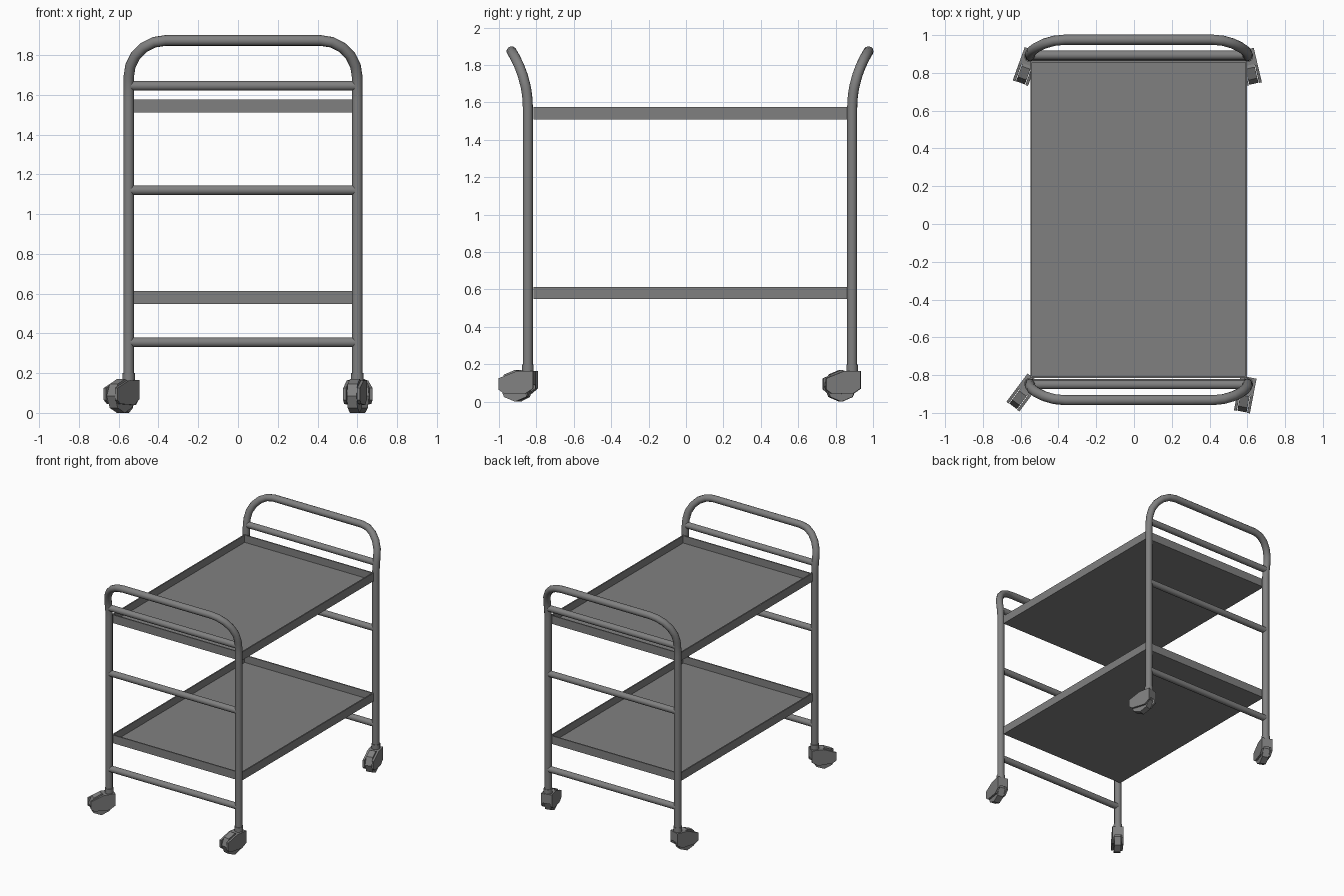
import bpy, bmesh, math
from mathutils import Matrix, Vector

if "Cube" in bpy.data.objects:
    bpy.data.objects.remove(bpy.data.objects["Cube"])

grey = bpy.data.materials.new("steel_grey")
grey.diffuse_color = (0.216, 0.216, 0.216, 1)
grey.use_nodes = True
grey.node_tree.nodes["Principled BSDF"].inputs["Base Color"].default_value = grey.diffuse_color

CX, CY = 0.025, 0.0215      # frame centre
HX, HY = 0.575, 0.867       # half distance between posts
R = 0.027                   # tube radius


def finish(name, bm, smooth=False):
    bmesh.ops.recalc_face_normals(bm, faces=bm.faces)
    me = bpy.data.meshes.new(name)
    bm.to_mesh(me)
    bm.free()
    ob = bpy.data.objects.new(name, me)
    bpy.context.collection.objects.link(ob)
    me.materials.append(grey)
    for p in me.polygons:
        p.use_smooth = smooth
    if smooth:
        bpy.ops.object.select_all(action='DESELECT')
        ob.select_set(True)
        bpy.context.view_layer.objects.active = ob
        bpy.ops.object.shade_smooth_by_angle(angle=math.radians(50))
    return ob


def tube(name, pts, r=R, sides=12):
    """Sweep a circle along a path of points."""
    pts = [Vector(p) for p in pts]
    bm = bmesh.new()
    rings, normal = [], None
    for i, p in enumerate(pts):
        t = (pts[min(i + 1, len(pts) - 1)] - pts[max(i - 1, 0)]).normalized()
        if normal is None:
            normal = t.orthogonal()
        normal = (normal - t * normal.dot(t)).normalized()
        b = t.cross(normal)
        rings.append([bm.verts.new(p + r * (math.cos(a) * normal + math.sin(a) * b))
                      for a in (2 * math.pi * k / sides for k in range(sides))])
    for r0, r1 in zip(rings, rings[1:]):
        for k in range(sides):
            j = (k + 1) % sides
            bm.faces.new((r0[k], r0[j], r1[j], r1[k]))
    bm.faces.new(rings[0])
    bm.faces.new(rings[-1])
    return finish(name, bm, True)


def lean(z):
    """Outward lean of the handle above the upper tray."""
    d = max(0, z - 1.57)
    return 0.57 - math.sqrt(0.57 ** 2 - d * d)


def prism(bm, profile, x0, x1):
    """Extrude a (forward, z) profile sideways from x0 to x1."""
    a = [bm.verts.new((x0, -u, z)) for u, z in profile]
    b = [bm.verts.new((x1, -u, z)) for u, z in profile]
    bm.faces.new(a)
    bm.faces.new(b)
    n = len(a)
    for i in range(n):
        bm.faces.new((a[i], a[(i + 1) % n], b[(i + 1) % n], b[i]))


# Bent end frames with cross bars
for side, label in ((-1, "front"), (1, "back")):
    half = [(HX, z) for z in (0.17, 1.57, 1.62, 1.66)]
    half += [(HX - 0.185 + 0.185 * math.cos(a), 1.688 + 0.185 * math.sin(a))
             for a in (math.radians(d) for d in (0, 18, 36, 54, 72, 90))]
    path = [(-x, z) for x, z in half] + [(x, z) for x, z in reversed(half)]
    tube(label + "_end_frame",
         [(CX + x, CY + side * (HY + lean(z)), z) for x, z in path])
    for z, level in ((0.355, "lower"), (1.12, "middle"), (1.645, "upper")):
        y = CY + side * (HY + lean(z))
        tube(f"{label}_{level}_bar", [(CX - HX, y, z), (CX + HX, y, z)], 0.025)

# Trays: shallow boxes with an inset, sunken floor
for z0, z1, label in ((0.548, 0.613, "lower"), (1.51, 1.576, "upper")):
    bm = bmesh.new()
    bmesh.ops.create_cube(bm, size=1, matrix=Matrix.Translation((CX, 0.0245, (z0 + z1) / 2))
                          @ Matrix.Diagonal((1.148, 1.68, z1 - z0, 1)))
    bm.normal_update()
    top = max(bm.faces, key=lambda f: f.calc_center_median().z)
    bmesh.ops.inset_region(bm, faces=[top], thickness=0.014)
    ext = bmesh.ops.extrude_discrete_faces(bm, faces=[top])["faces"][0]
    for v in ext.verts:
        v.co.z = z0 + 0.008
    finish(label + "_tray", bm)

# Swivel casters, each turned to its own angle
FORK = [(-0.035, 0.165), (0.055, 0.163), (0.152, 0.125), (0.152, 0.065),
        (0.125, 0.045), (0.01, 0.04), (-0.035, 0.07)]
HEAD = [(-0.035, 0.165), (0.055, 0.163), (0.03, 0.14), (-0.02, 0.12), (-0.035, 0.09)]
WHEEL = [(0.065 + 0.085 * math.sin(k * math.pi / 4), 0.085 - 0.085 * math.cos(k * math.pi / 4))
         for k in range(8)]
for sx, sy, dx, dy, label in ((-1, -1, -0.6, -0.8, "front_left"),
                              (1, -1, -0.19, -0.98, "front_right"),
                              (-1, 1, -0.34, -0.94, "back_left"),
                              (1, 1, 0.23, -0.97, "back_right")):
    px, py = CX + sx * HX, CY + sy * HY
    place = Matrix.Translation((px, py, 0)) @ Matrix.Rotation(math.atan2(dx, -dy), 4, 'Z')
    bm = bmesh.new()
    for s in (-1, 1):
        prism(bm, FORK, s * 0.028, s * 0.043)
    prism(bm, HEAD, -0.03, 0.03)
    finish(label + "_caster_fork", bm).matrix_world = place
    bm = bmesh.new()
    prism(bm, WHEEL, -0.025, 0.025)
    finish(label + "_caster_wheel", bm).matrix_world = place
    tube(label + "_caster_socket", [(px, py, 0.15), (px, py, 0.2)], 0.032)
